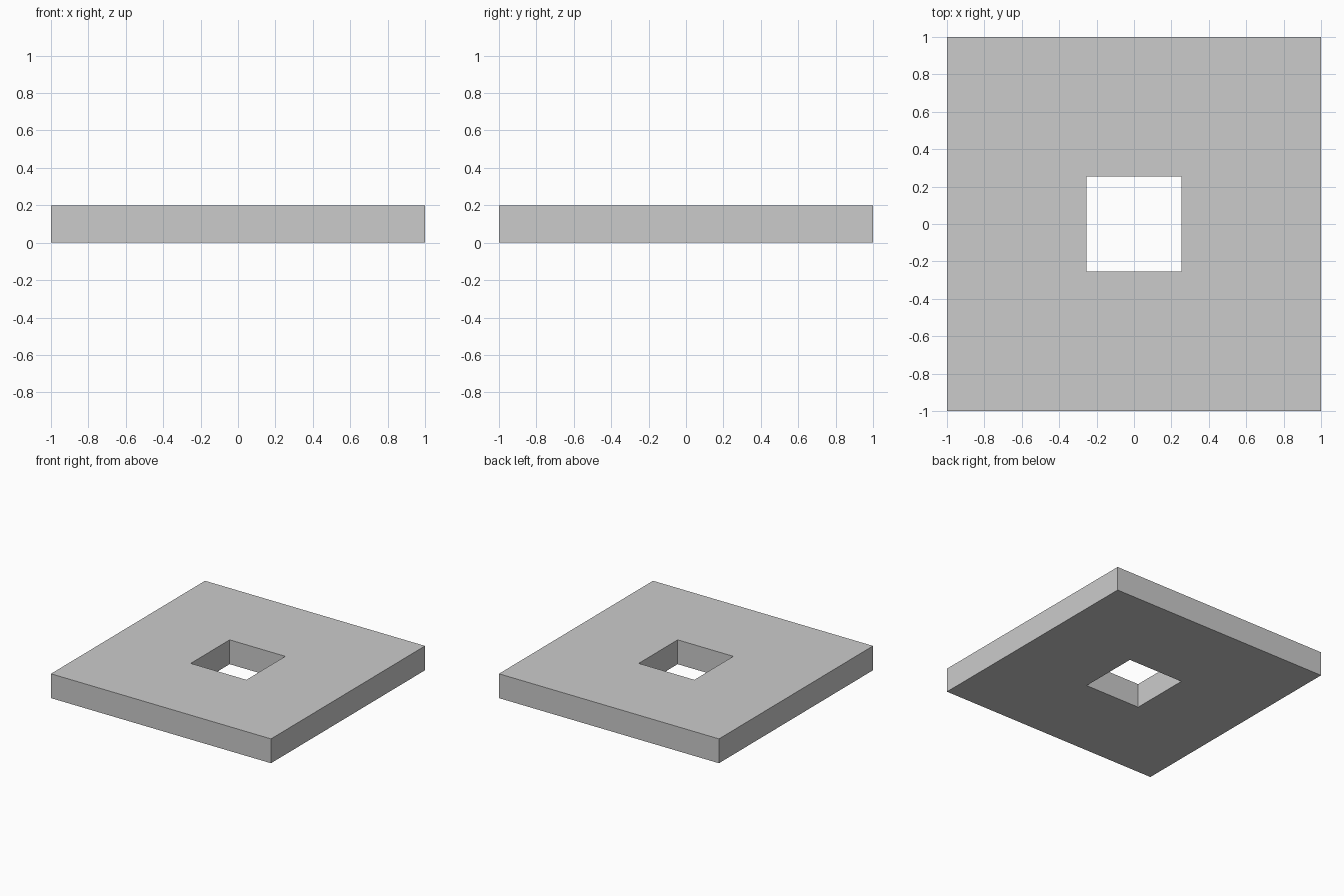
import bpy
import bmesh

if "Cube" in bpy.data.objects:
    bpy.data.objects.remove(bpy.data.objects["Cube"])

OUTER, INNER, HEIGHT = 1.0, 0.253, 0.2
CORNERS = [(-1, -1), (1, -1), (1, 1), (-1, 1)]

bm = bmesh.new()

# Flat square ring with a square opening in the middle
outer = [bm.verts.new((x * OUTER, y * OUTER, 0)) for x, y in CORNERS]
inner = [bm.verts.new((x * INNER, y * INNER, 0)) for x, y in CORNERS]
ring = []
for i in range(4):
    j = (i + 1) % 4
    ring.append(bm.faces.new((outer[i], outer[j], inner[j], inner[i])))

# Thicken the ring into a plate, keeping the bottom faces
result = bmesh.ops.extrude_face_region(bm, geom=ring, use_keep_orig=True)
top = [v for v in result["geom"] if isinstance(v, bmesh.types.BMVert)]
bmesh.ops.translate(bm, verts=top, vec=(0, 0, HEIGHT))
bmesh.ops.recalc_face_normals(bm, faces=bm.faces)

mesh = bpy.data.meshes.new("square_plate")
bm.to_mesh(mesh)
bm.free()
plate = bpy.data.objects.new("square_plate", mesh)
bpy.context.collection.objects.link(plate)
